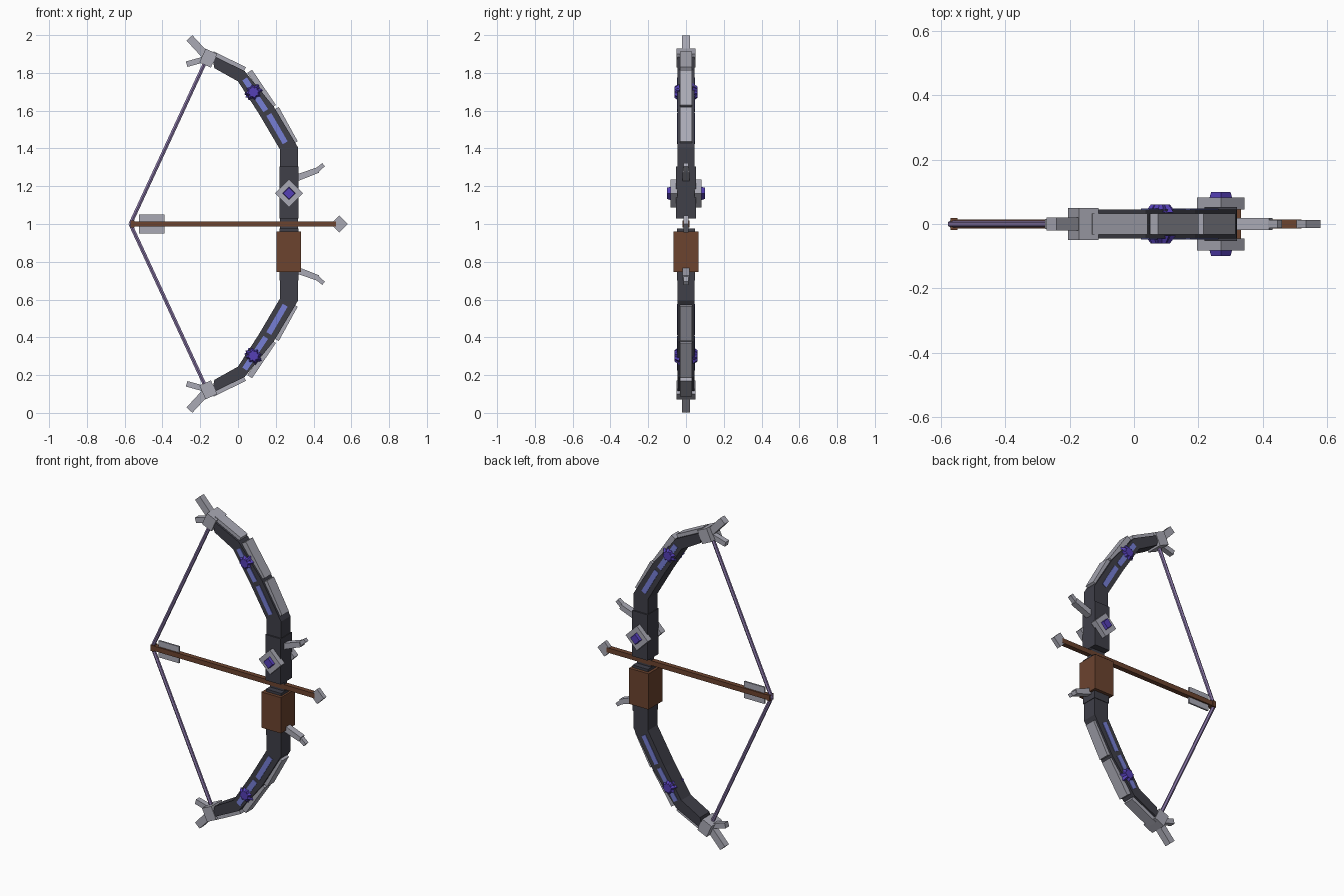
import bpy, bmesh, math
from mathutils import Vector, Matrix

cube = bpy.data.objects.get("Cube")
if cube:
    bpy.data.objects.remove(cube, do_unlink=True)


def material(name, rgb):
    m = bpy.data.materials.new(name)
    m.use_nodes = True
    m.diffuse_color = (*rgb, 1)
    m.node_tree.nodes["Principled BSDF"].inputs["Base Color"].default_value = (*rgb, 1)
    return m


DARK = material("dark metal", (0.05, 0.05, 0.066))
SILVER = material("silver", (0.40, 0.40, 0.46))
BROWN = material("brown leather", (0.15, 0.057, 0.028))
PURPLE = material("purple gem", (0.09, 0.05, 0.47))
BLUE = material("blue inlay", (0.18, 0.21, 0.66))
LILAC = material("lilac string", (0.26, 0.19, 0.40))


def finish(name, bm, mat):
    bmesh.ops.recalc_face_normals(bm, faces=bm.faces)
    me = bpy.data.meshes.new(name)
    bm.to_mesh(me)
    bm.free()
    me.materials.append(mat)
    ob = bpy.data.objects.new(name, me)
    bpy.context.collection.objects.link(ob)
    return ob


def slab(name, outline, y0, y1, mat):
    """Outline in x and z, extruded along y."""
    bm = bmesh.new()
    face = bm.faces.new([bm.verts.new((x, y0, z)) for x, z in outline])
    out = bmesh.ops.extrude_face_region(bm, geom=[face])["geom"]
    moved = [v for v in out if isinstance(v, bmesh.types.BMVert)]
    bmesh.ops.translate(bm, verts=moved, vec=(0, y1 - y0, 0))
    return finish(name, bm, mat)


def bar(name, p, q, w0, w1, y0, y1, mat):
    """Straight bar from p to q, with a width at each end."""
    p, q = Vector(p), Vector(q)
    n = (q - p).normalized()
    n = Vector((-n.y, n.x))
    slab(name, [p - n * w0 / 2, q - n * w1 / 2, q + n * w1 / 2, p + n * w0 / 2], y0, y1, mat)


def box(name, x0, x1, half_y, z0, z1, mat):
    slab(name, [(x0, z0), (x1, z0), (x1, z1), (x0, z1)], -half_y, half_y, mat)


def gem(name, x, z, side, y0, y1, r0, r1, angle, mat):
    """Four sided tapered stone facing along y."""
    bm = bmesh.new()
    bmesh.ops.create_cone(bm, cap_ends=True, segments=4, radius1=r0, radius2=r1, depth=y1 - y0)
    turn = Matrix.Rotation(side * -math.pi / 2, 4, 'X') @ Matrix.Rotation(angle, 4, 'Z')
    bm.transform(Matrix.Translation((x, side * (y0 + y1) / 2, z)) @ turn)
    finish(name, bm, mat)


def rod(name, p, q, r, sides, mat):
    p, q = Vector(p), Vector(q)
    bm = bmesh.new()
    bmesh.ops.create_cone(bm, cap_ends=True, segments=sides, radius1=r, radius2=r,
                          depth=(q - p).length)
    turn = (q - p).to_track_quat('Z', 'Y').to_matrix().to_4x4()
    bm.transform(Matrix.Translation((p + q) / 2) @ turn @ Matrix.Rotation(math.pi / sides, 4, 'Z'))
    finish(name, bm, mat)


# Limbs, mirrored above and below the arrow
for half in ("upper", "lower"):
    def at(x, z):
        return (x, z if half == "upper" else 2 - z)

    limb = [(0.222, 1.03), (0.318, 1.03), (0.318, 1.405), (0.19, 1.62), (0.035, 1.81),
            (-0.14, 1.895), (-0.125, 1.825), (0.0, 1.755), (0.11, 1.585), (0.222, 1.395)]
    slab(half + "_limb", [at(*p) for p in limb], -0.045, 0.045, DARK)

    # Silver armour along the outer edge
    for i, (p, q) in enumerate([((0.303, 1.43), (0.203, 1.612)),
                                ((0.188, 1.622), (0.062, 1.808)),
                                ((0.035, 1.817), (-0.135, 1.9))]):
        bar(f"{half}_armour_{i}", at(*p), at(*q), 0.03, 0.03, -0.033, 0.033, SILVER)

    # Tip cap and its two spikes
    bar(half + "_tip_cap", at(-0.127, 1.864), at(-0.188, 1.892), 0.08, 0.08, -0.05, 0.05, SILVER)
    bar(half + "_long_spike", at(-0.16, 1.88), at(-0.257, 1.985), 0.042, 0.042, -0.02, 0.02, SILVER)
    bar(half + "_short_spike", at(-0.16, 1.877), at(-0.272, 1.846), 0.03, 0.03, -0.016, 0.016, SILVER)

    # Bent thorn on the outer side of the grip
    bar(half + "_thorn_base", at(0.30, 1.24), at(0.425, 1.286), 0.036, 0.03, -0.019, 0.019, SILVER)
    bar(half + "_thorn_point", at(0.41, 1.278), at(0.453, 1.314), 0.025, 0.022, -0.013, 0.013, SILVER)

    # Bowstring
    x, z = at(-0.17, 1.865)
    rod(half + "_string", (-0.57, 0, 1), (x, 0, z), 0.011, 6, LILAC)

    # Inlays and star stones on both faces
    for side, label in ((-1, "front"), (1, "back")):
        ys = sorted((side * 0.044, side * 0.048))
        bar(f"{half}_{label}_long_inlay", at(0.25, 1.43), at(0.163, 1.58), 0.03, 0.03, *ys, BLUE)
        bar(f"{half}_{label}_short_inlay", at(0.147, 1.6), at(0.035, 1.768), 0.03, 0.03, *ys, BLUE)
        x, z = at(0.082, 1.698)
        for k in range(2):
            gem(f"{half}_{label}_star_{k}", x, z, side, 0.035, 0.061, 0.05, 0.03,
                math.radians(12 + 45 * k), PURPLE)

# Middle of the bow, narrow where the arrow passes
box("arrow_rest", 0.222, 0.318, 0.014, 0.96, 1.04, DARK)
box("upper_riser", 0.219, 0.321, 0.053, 1.03, 1.305, DARK)
box("lower_riser", 0.219, 0.321, 0.048, 0.70, 0.975, DARK)
box("grip", 0.203, 0.333, 0.067, 0.745, 0.96, BROWN)

# Diamond mounts with stones on the riser
for side, label in ((-1, "front"), (1, "back")):
    gem(label + "_mount", 0.27, 1.162, side, 0.045, 0.083, 0.074, 0.074, 0, SILVER)
    gem(label + "_stone", 0.27, 1.162, side, 0.075, 0.1, 0.037, 0.03, 0, PURPLE)

# Arrow
rod("arrow_shaft", (-0.57, 0, 1), (0.52, 0, 1), 0.0205, 4, BROWN)
box("arrow_nock", -0.57, -0.548, 0.018, 0.982, 1.018, BROWN)
box("fletching", -0.525, -0.39, 0.005, 0.95, 1.05, SILVER)
slab("arrow_head", [(0.49, 1), (0.535, 0.955), (0.58, 1), (0.535, 1.045)], -0.013, 0.013, SILVER)
